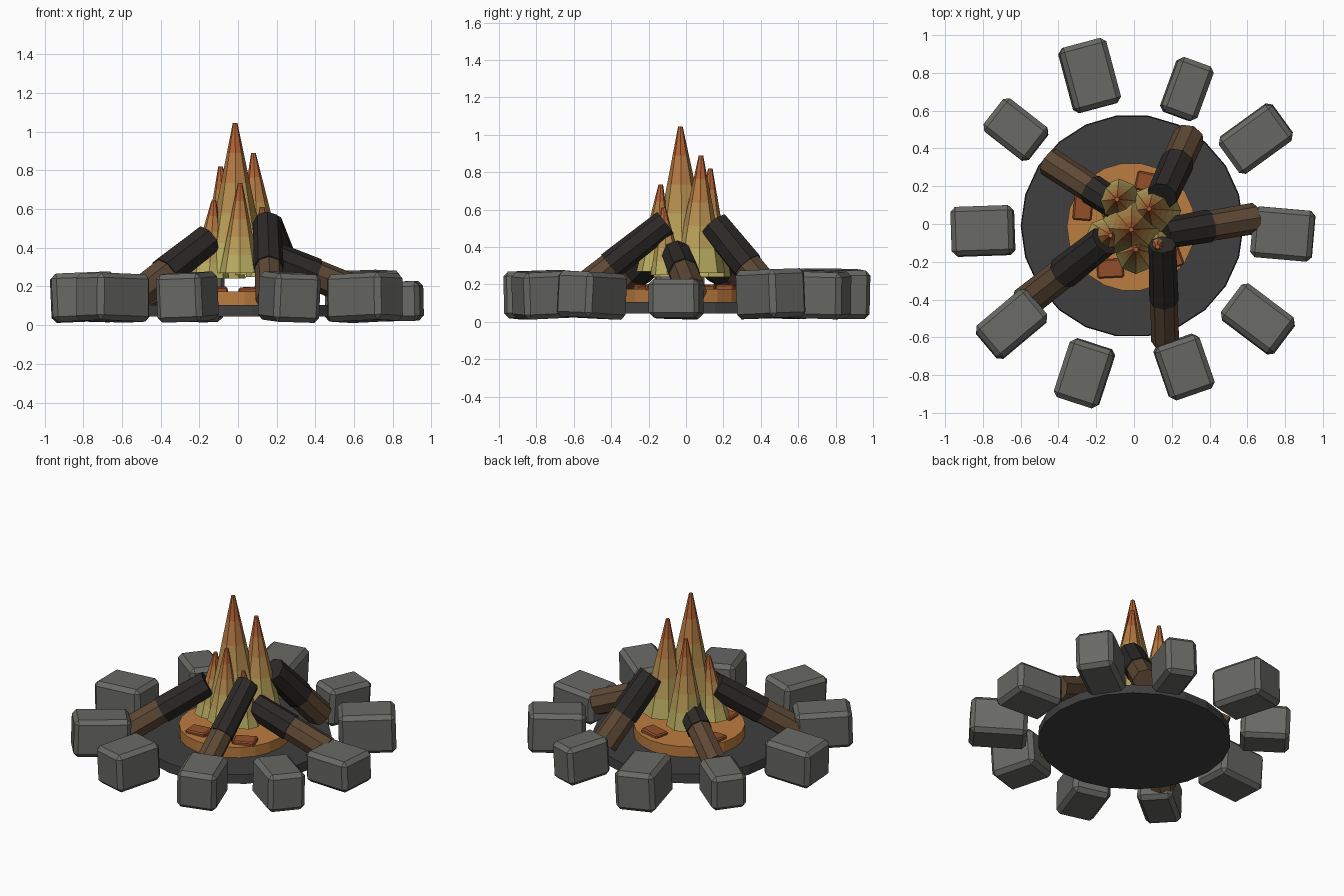
import bpy, bmesh, math, random
from mathutils import Vector, Matrix, Euler

if "Cube" in bpy.data.objects:
    bpy.data.objects.remove(bpy.data.objects["Cube"])

random.seed(4)


def material(name, rgb):
    m = bpy.data.materials.new(name)
    m.diffuse_color = (*rgb, 1)
    m.use_nodes = True
    m.node_tree.nodes["Principled BSDF"].inputs["Base Color"].default_value = m.diffuse_color
    return m


ASH = material("ash", (0.05, 0.05, 0.05))
EMBER = material("ember", (0.50, 0.20, 0.05))
COAL = material("coal", (0.30, 0.08, 0.025))
BARK = material("bark", (0.11, 0.065, 0.035))
CHAR = material("char", (0.025, 0.022, 0.02))
STONE = material("stone", (0.14, 0.14, 0.13))
# flame colours from yellow base to red-orange tip
LOW, HIGH = Vector((0.50, 0.42, 0.12)), Vector((0.45, 0.12, 0.035))
BANDS = 5
FLAME = [material(f"flame_{i}", LOW.lerp(HIGH, i / (BANDS - 1))) for i in range(BANDS)]


def finish(name, bm, mats):
    bmesh.ops.recalc_face_normals(bm, faces=bm.faces)
    me = bpy.data.meshes.new(name)
    bm.to_mesh(me)
    bm.free()
    for m in mats:
        me.materials.append(m)
    ob = bpy.data.objects.new(name, me)
    bpy.context.collection.objects.link(ob)
    return ob


def box(name, size, loc, rot, mat, bevel):
    bm = bmesh.new()
    bmesh.ops.create_cube(bm, size=1)
    bmesh.ops.scale(bm, vec=size, verts=bm.verts)
    bmesh.ops.bevel(bm, geom=bm.edges[:], offset=bevel, segments=1,
                    affect='EDGES', profile=0.5)
    ob = finish(name, bm, [mat])
    ob.location, ob.rotation_euler = loc, Euler(rot)


def loft(name, rings, sides, mats, matrix=Matrix()):
    """Skin a stack of (z, radius, x, y) rings; mats holds one material per band."""
    bm = bmesh.new()
    loops = [[bm.verts.new((x + r * math.cos(2 * math.pi * k / sides),
                            y + r * math.sin(2 * math.pi * k / sides), z))
              for k in range(sides)] for z, r, x, y in rings]
    bm.faces.new(loops[0][::-1])
    for i, (a, b) in enumerate(zip(loops, loops[1:])):
        for k in range(sides):
            n = (k + 1) % sides
            bm.faces.new((a[k], a[n], b[n], b[k])).material_index = i
    bm.faces.new(loops[-1]).material_index = len(rings) - 2
    bm.transform(matrix)
    return finish(name, bm, mats)


# ash bed and glowing ember bed
loft("ash_bed", [(0.045, 0.59, -0.01, -0.01), (0.105, 0.585, -0.01, -0.01)], 22, [ASH])
loft("ember_bed", [(0.10, 0.34, -0.015, -0.015), (0.175, 0.34, -0.015, -0.015)], 22, [EMBER])

# ring of stones: x, y, length, width, height, heading in degrees
STONES = [
    (-0.80, -0.037, 0.33, 0.26, 0.25, 2), (-0.625, 0.50, 0.30, 0.22, 0.23, -38),
    (-0.235, 0.786, 0.355, 0.255, 0.26, -75), (0.28, 0.714, 0.305, 0.20, 0.25, 70),
    (0.645, 0.452, 0.35, 0.235, 0.26, 36), (0.788, -0.053, 0.325, 0.27, 0.205, -5),
    (0.656, -0.503, 0.35, 0.235, 0.245, -37), (0.265, -0.757, 0.30, 0.25, 0.25, -71),
    (-0.262, -0.79, 0.325, 0.245, 0.25, 252), (-0.648, -0.53, 0.35, 0.22, 0.245, 220),
]
for i, (x, y, l, w, h, a) in enumerate(STONES):
    tilt = [math.radians(random.uniform(-3, 3)) for _ in range(2)]
    box(f"stone_{i}", (l, w, h), (x, y, 0.02 + h / 2), (*tilt, math.radians(a)), STONE, 0.026)

# leaning logs with charred inner ends: outer end, inner end, radius, charred share
LOGS = [
    ((-0.45, 0.33, 0.15), (-0.08, 0.09, 0.35), 0.078, 0.40),
    ((0.29, 0.46, 0.14), (0.15, 0.15, 0.52), 0.085, 0.58),
    ((0.64, 0.03, 0.16), (0.16, -0.05, 0.36), 0.083, 0.50),
    ((-0.58, -0.42, 0.11), (-0.16, -0.09, 0.44), 0.085, 0.52),
    ((0.165, -0.62, 0.13), (0.15, -0.11, 0.53), 0.074, 0.58),
]
for i, (outer, inner, r, share) in enumerate(LOGS):
    a, b = Vector(outer), Vector(inner)
    d = b - a
    n = d.length
    m = Matrix.Translation(a) @ d.to_track_quat('Z', 'Y').to_matrix().to_4x4()
    s = n * (1 - share)
    loft(f"log_{i}", [(0, r, 0, 0), (n - 0.02, r * 0.94, 0, 0)], 8, [BARK], m)
    loft(f"charred_end_{i}", [(s, r * 1.05, 0, 0), (n, r * 0.98, 0, 0)], 8, [CHAR], m)

# flame tongues: tip x, y, z, base x, y, z, base radius
FLAMES = [
    (-0.015, -0.03, 1.045, -0.01, -0.02, 0.27, 0.17),
    (0.08, 0.08, 0.89, 0.11, 0.07, 0.26, 0.14),
    (-0.09, 0.13, 0.82, -0.08, 0.12, 0.24, 0.12),
    (0.01, -0.135, 0.735, 0.01, -0.16, 0.27, 0.105),
    (-0.125, -0.06, 0.645, -0.15, -0.07, 0.24, 0.105),
    (0.125, -0.12, 0.61, 0.13, -0.10, 0.25, 0.09),
]
for i, (tx, ty, tz, bx, by, bz, r) in enumerate(FLAMES):
    rings = []
    for k in range(BANDS + 1):
        t = k / BANDS
        rings.append((bz + (tz - bz) * t, r + (0.012 - r) * t,
                      bx + (tx - bx) * t, by + (ty - by) * t))
    loft(f"flame_{i}", rings, 8, FLAME)

# loose coals on the ember bed
for i, (x, y, a) in enumerate([(-0.125, -0.235, 3), (0.185, -0.19, 20),
                               (-0.27, 0.09, 85), (0.08, 0.22, -12)]):
    box(f"coal_{i}", (0.14, 0.10, 0.035), (x, y, 0.18),
        (0.03, -0.04, math.radians(a)), COAL, 0.008)
